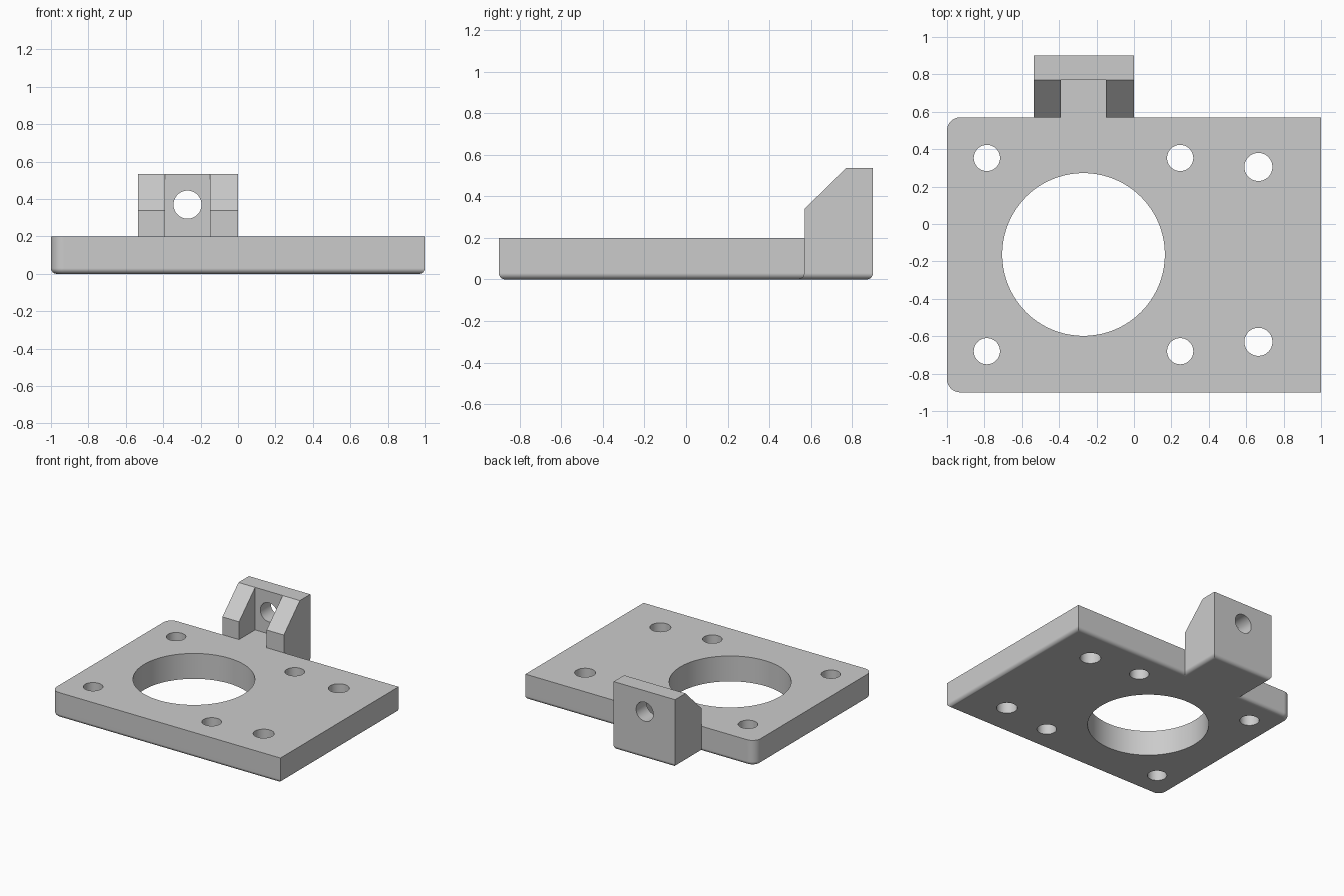
import bpy, bmesh
from math import sin, cos, pi, radians
from mathutils import Vector, Matrix

default = bpy.data.objects.get("Cube")
if default:
    bpy.data.objects.remove(default, do_unlink=True)

grey = bpy.data.materials.new("plain grey")
grey.use_nodes = True
colour = (0.6, 0.6, 0.6, 1)
grey.diffuse_color = colour
for node in grey.node_tree.nodes:
    if node.type == 'BSDF_PRINCIPLED':
        node.inputs["Base Color"].default_value = colour


def add_object(name, bm):
    bmesh.ops.recalc_face_normals(bm, faces=bm.faces[:])
    mesh = bpy.data.meshes.new(name)
    bm.to_mesh(mesh)
    bm.free()
    mesh.materials.append(grey)
    obj = bpy.data.objects.new(name, mesh)
    bpy.context.collection.objects.link(obj)
    return obj


def prism(points, direction):
    """Extrude a closed outline along a direction."""
    bm = bmesh.new()
    face = bm.faces.new([bm.verts.new(p) for p in points])
    made = bmesh.ops.extrude_face_region(bm, geom=[face], use_keep_orig=True)
    moved = [v for v in made["geom"] if isinstance(v, bmesh.types.BMVert)]
    bmesh.ops.translate(bm, verts=moved, vec=Vector(direction))
    return bm


def cylinder(name, centre, radius, depth, axis='Z', segments=64):
    bm = bmesh.new()
    turn = Matrix.Rotation(pi / 2, 4, 'X') if axis == 'Y' else Matrix()
    bmesh.ops.create_cone(bm, cap_ends=True, segments=segments, radius1=radius,
                          radius2=radius, depth=depth,
                          matrix=Matrix.Translation(centre) @ turn)
    return add_object(name, bm)


def activate(obj):
    bpy.ops.object.select_all(action='DESELECT')
    obj.select_set(True)
    bpy.context.view_layer.objects.active = obj


def combine(target, other, operation):
    """Apply a boolean and remove the helper."""
    mod = target.modifiers.new("combine", 'BOOLEAN')
    mod.operation = operation
    mod.solver = 'EXACT'
    mod.object = other
    activate(target)
    bpy.ops.object.modifier_apply(modifier=mod.name)
    bpy.data.objects.remove(other, do_unlink=True)


def corner(cx, cy, radius, start, steps=8):
    angles = [radians(start + 90 * i / steps) for i in range(steps + 1)]
    return [(cx + radius * cos(a), cy + radius * sin(a), 0) for a in angles]


# Main dimensions
front, rear, back = -0.9, 0.57, 0.9
left, right = 0.0, -0.535
thick, top, radius = 0.2, 0.535, 0.07

# Plate with the bracket foot, rounded along its bottom edge
outline = [(1, front, 0), (1, rear, 0), (left, rear, 0), (left, back, 0),
           (right, back, 0), (right, rear, 0)]
outline += corner(-1 + radius, rear - radius, radius, 90)
outline += corner(-1 + radius, front + radius, radius, 180)
bm = prism(outline, (0, 0, thick))
bottom = [e for e in bm.edges if all(v.co.z < 0.001 for v in e.verts)]
bmesh.ops.bevel(bm, geom=bottom, offset=0.03, segments=6, profile=0.5,
                affect='EDGES')
plate = add_object("mounting_plate", bm)

# Upright bracket with sloping cheeks and an open channel between them
side = [(rear, 0.1), (rear, 0.34), (0.77, top), (back, top), (back, 0.1)]
bracket = add_object("bracket", prism([(right, y, z) for y, z in side],
                                      (left - right, 0, 0)))
channel = [(-0.39, 0.5, thick), (-0.15, 0.5, thick),
           (-0.15, 0.77, thick), (-0.39, 0.77, thick)]
combine(bracket, add_object("channel_cutter", prism(channel, (0, 0, 0.5))),
        'DIFFERENCE')
combine(plate, bracket, 'UNION')

# Merge flush faces
bm = bmesh.new()
bm.from_mesh(plate.data)
bmesh.ops.remove_doubles(bm, verts=bm.verts[:], dist=0.0001)
bmesh.ops.dissolve_limit(bm, angle_limit=0.01, verts=bm.verts[:],
                         edges=bm.edges[:])
bm.to_mesh(plate.data)
bm.free()

# Large bore, screw holes and the cross hole through the bracket
combine(plate, cylinder("bore_cutter", (-0.27, -0.163, 0.1), 0.435, 0.6,
                        segments=128), 'DIFFERENCE')
screws = [(x, y, 0.07) for x in (-0.787, 0.247) for y in (-0.68, 0.353)]
screws += [(0.665, y, 0.075) for y in (-0.63, 0.305)]
for x, y, r in screws:
    combine(plate, cylinder("screw_cutter", (x, y, 0.1), r, 0.6), 'DIFFERENCE')
combine(plate, cylinder("cross_cutter", (-0.27, 0.8, 0.37), 0.075, 0.6, 'Y'),
        'DIFFERENCE')

# Smooth curves, crisp edges
activate(plate)
bpy.ops.object.shade_smooth_by_angle(angle=radians(30))
weighted = plate.modifiers.new("weighted normals", 'WEIGHTED_NORMAL')
weighted.keep_sharp = True
